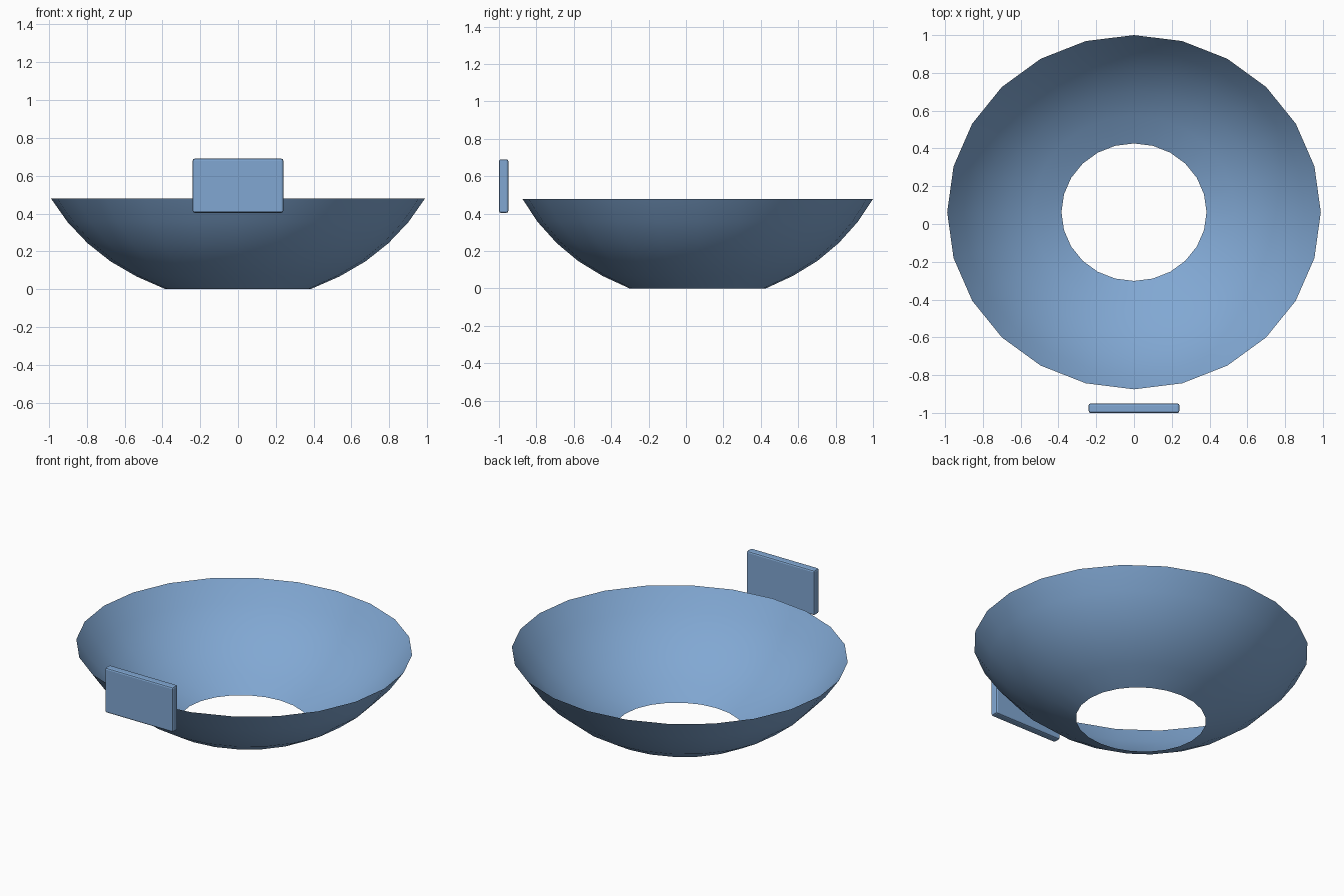
import bpy, bmesh, math

cube = bpy.data.objects.get("Cube")
if cube:
    bpy.data.objects.remove(cube, do_unlink=True)

# Single blue material
blue = bpy.data.materials.new("soft_blue")
blue.use_nodes = True
colour = (0.22, 0.39, 0.65, 1.0)
blue.diffuse_color = colour
blue.node_tree.nodes["Principled BSDF"].inputs["Base Color"].default_value = colour


def add_object(name, bm, location):
    mesh = bpy.data.meshes.new(name)
    bm.to_mesh(mesh)
    bm.free()
    mesh.materials.append(blue)
    obj = bpy.data.objects.new(name, mesh)
    obj.location = location
    bpy.context.collection.objects.link(obj)
    return obj


# Bowl: open, slightly oval sheet with a hole in the bottom
SIDES = 24
DEPTH_RATIO = 0.948
profile = [(0.384, 0.0), (0.537, 0.067), (0.675, 0.147),
           (0.796, 0.243), (0.902, 0.355), (0.989, 0.479)]
bm = bmesh.new()
rings = []
for r, z in profile:
    angles = [2 * math.pi * i / SIDES for i in range(SIDES)]
    rings.append([bm.verts.new((r * math.cos(a), r * DEPTH_RATIO * math.sin(a), z))
                  for a in angles])
for low, high in zip(rings, rings[1:]):
    for i in range(SIDES):
        j = (i + 1) % SIDES
        face = bm.faces.new((low[i], low[j], high[j], high[i]))
        face.smooth = True
add_object("bowl", bm, (0, 0.0625, 0))

# Plate: thin upright panel with bevelled edges, standing off the front rim
bm = bmesh.new()
bmesh.ops.create_cube(bm, size=1)
bmesh.ops.scale(bm, vec=(0.48, 0.05, 0.286), verts=bm.verts)
plate = add_object("front_plate", bm, (0, -0.975, 0.547))
bevel = plate.modifiers.new("edge_bevel", 'BEVEL')
bevel.width = 0.01
bevel.segments = 2
